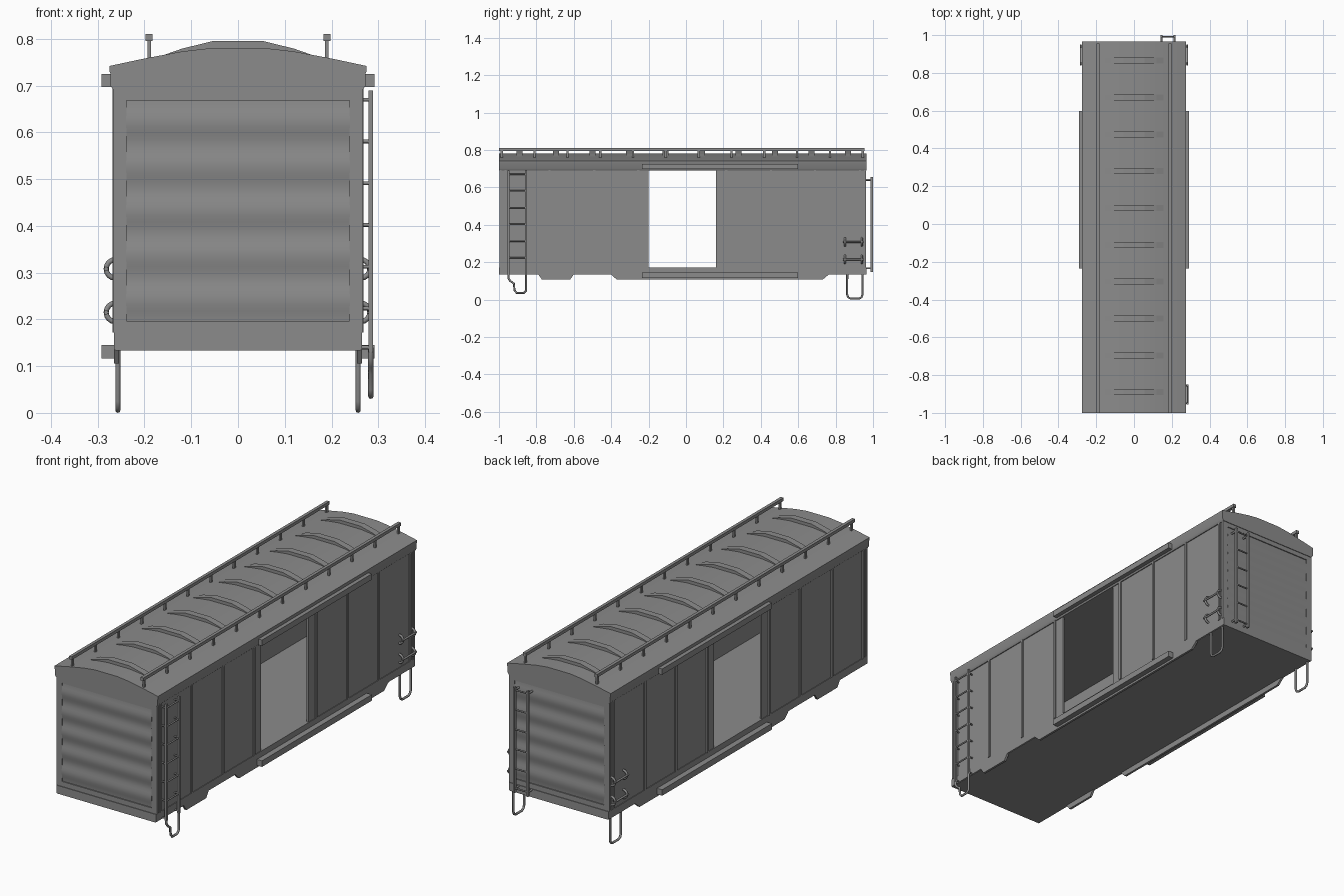
import bpy, bmesh, math

if "Cube" in bpy.data.objects:
    bpy.data.objects.remove(bpy.data.objects["Cube"])

Y0, Y1 = -1.0, 0.965      # body ends
W = 0.262                 # half width of the side walls

GREY = bpy.data.materials.new("dark_grey")
GREY.diffuse_color = (0.26, 0.26, 0.26, 1)
GREY.use_nodes = True
GREY.node_tree.nodes["Principled BSDF"].inputs["Base Color"].default_value = GREY.diffuse_color


def finish(name, bm, smooth=False):
    bmesh.ops.recalc_face_normals(bm, faces=bm.faces)
    me = bpy.data.meshes.new(name)
    bm.to_mesh(me)
    bm.free()
    me.materials.append(GREY)
    ob = bpy.data.objects.new(name, me)
    bpy.context.collection.objects.link(ob)
    if smooth:
        bpy.ops.object.select_all(action='DESELECT')
        ob.select_set(True)
        bpy.context.view_layer.objects.active = ob
        bpy.ops.object.shade_smooth_by_angle(angle=math.radians(35))
    return ob


def boxes(name, spans):
    """One object made of boxes, each (x0, x1, y0, y1, z0, z1)."""
    bm = bmesh.new()
    for x0, x1, y0, y1, z0, z1 in spans:
        vs = bmesh.ops.create_cube(bm, size=1)['verts']
        for v in vs:
            v.co = ((x0 + x1) / 2 + v.co.x * abs(x1 - x0),
                    (y0 + y1) / 2 + v.co.y * (y1 - y0),
                    (z0 + z1) / 2 + v.co.z * (z1 - z0))
    return finish(name, bm)


def prism(name, pts, axis, a, b, smooth=False):
    """Extrude a profile: (y, z) along x, or (x, z) along y."""
    bm = bmesh.new()
    place = (lambda p, t: (t, p[0], p[1])) if axis == 'x' else (lambda p, t: (p[0], t, p[1]))
    face = bm.faces.new([bm.verts.new(place(p, a)) for p in pts])
    new = bmesh.ops.extrude_face_region(bm, geom=[face])['geom']
    for v in new:
        if isinstance(v, bmesh.types.BMVert):
            v.co['xyz'.index(axis)] = b
    return finish(name, bm, smooth)


def tubes(name, paths, r):
    """Round bars following point paths."""
    cu = bpy.data.curves.new(name, 'CURVE')
    cu.dimensions = '3D'
    cu.bevel_depth = r
    cu.bevel_resolution = 2
    cu.use_fill_caps = True
    cu.materials.append(GREY)
    for path in paths:
        sp = cu.splines.new('POLY')
        sp.points.add(len(path) - 1)
        for p, co in zip(sp.points, path):
            p.co = (*co, 1)
    ob = bpy.data.objects.new(name, cu)
    bpy.context.collection.objects.link(ob)
    bpy.ops.object.select_all(action='DESELECT')
    ob.select_set(True)
    bpy.context.view_layer.objects.active = ob
    bpy.ops.object.convert(target='MESH')
    bpy.ops.object.shade_smooth_by_angle(angle=math.radians(50))


def mirror_pts(half):
    return [(-x, z) for x, z in half] + [(x, z) for x, z in reversed(half)]


# Floor with end sills
boxes('floor', [(-W, W, Y0, Y1, 0.133, 0.172)])

# Roof with rounded eave, plus raised ribs
prism('roof', mirror_pts([(0.266, 0.69), (0.273, 0.7), (0.273, 0.726), (0.275, 0.73),
                          (0.275, 0.742), (0.2, 0.758), (0.12, 0.773), (0.06, 0.78)]),
      'y', Y0, Y1, True)
for i in range(10):
    y = -0.89 + 0.195 * i
    prism('roof_rib', mirror_pts([(0.18, 0.758), (0.12, 0.779), (0.055, 0.795)]),
          'y', y - 0.016, y + 0.016)

# Roof railings
n = 12
for s in (1, -1):
    x = 0.19 * s
    parts = [(x - 0.0075, x + 0.0075, Y0, 0.955, 0.795, 0.81)]
    for i in range(n):
        y = -0.985 + i * 1.93 / (n - 1)
        parts.append((x - 0.004, x + 0.004, y - 0.006, y + 0.006, 0.752, 0.797))
    boxes('roof_railing', parts)

# Side walls, ribs, sills and door tracks on both sides
SILL = [(Y0, 0.172), (Y0, 0.135), (-0.79, 0.135), (-0.77, 0.106), (-0.62, 0.106), (-0.60, 0.135),
        (-0.40, 0.135), (-0.37, 0.106), (0.73, 0.106), (0.765, 0.135), (Y1, 0.135), (Y1, 0.172)]
for s in (1, -1):
    boxes('side_wall', [(s * (W - 0.01), s * W, Y0 + 0.008, -0.2, 0.17, 0.697),
                        (s * (W - 0.01), s * W, 0.16, Y1 - 0.008, 0.17, 0.697)])
    boxes('side_ribs', [(s * (W - 0.002), s * (W + 0.006), y - 0.006, y + 0.006, 0.172, 0.697)
                        for y in (-0.965, -0.73, -0.49, -0.255, 0.215, 0.455, 0.69, 0.93)])
    prism('side_sill', SILL, 'x', s * 0.254, s * 0.265)
    boxes('door_tracks', [(s * 0.26, s * 0.292, -0.235, 0.598, 0.697, 0.725),
                          (s * 0.26, s * 0.292, -0.235, 0.598, 0.116, 0.145)])

# Corrugated ends in flat frames
for ye, d in ((Y0, 1), (Y1, -1)):
    lo, hi = sorted((ye + d * 0.003, ye + d * 0.014))
    boxes('end_frame', [(-0.267, -0.238, lo, hi, 0.172, 0.693), (0.238, 0.267, lo, hi, 0.172, 0.693),
                        (-0.238, 0.238, lo, hi, 0.172, 0.196), (-0.238, 0.238, lo, hi, 0.668, 0.693)])
    wave = []
    for i in range(41):
        t = i / 40
        wave.append((ye + d * (0.005 + 0.003 * math.cos(2 * math.pi * 5 * t)), 0.194 + 0.476 * t))
    back = ye + d * 0.016
    prism('corrugated_end', wave + [(back, 0.67), (back, 0.194)], 'x', -0.24, 0.24, True)

# Side ladder with its foot stirrup
xl, ya, yb = 0.284, -0.95, -0.855
boxes('side_ladder_rails', [(xl - 0.005, xl + 0.005, y - 0.005, y + 0.005, 0.13, 0.69) for y in (ya, yb)])
rungs = [0.67 - 0.0893 * i for i in range(6)]
tubes('side_ladder_rungs', [[(xl, ya, z), (xl, yb, z)] for z in rungs], 0.004)
tubes('side_ladder_brackets', [[(W - 0.003, y, z), (xl, y, z)] for y in (ya, yb) for z in rungs + [0.14]], 0.004)
tubes('side_ladder_stirrup', [[(xl, ya, 0.14), (xl, ya, 0.115), (xl, -0.94, 0.1), (xl, -0.92, 0.085),
                               (xl, -0.917, 0.05), (xl, -0.905, 0.035), (xl, -0.868, 0.035),
                               (xl, yb, 0.048), (xl, yb, 0.14)]], 0.0055)

# End ladder at the back
ye = 0.992
boxes('end_ladder_rails', [(x - 0.005, x + 0.005, ye - 0.006, 1.0, 0.148, 0.655) for x in (0.145, 0.215)])
zs = [0.64 - 0.0945 * i for i in range(6)]
tubes('end_ladder_rungs', [[(0.145, ye, z), (0.215, ye, z)] for z in zs], 0.004)
tubes('end_ladder_brackets', [[(x, Y1 - 0.005, z), (x, ye, z)] for x in (0.145, 0.215)
                              for z in (zs[0], zs[-1])], 0.005)

# Grab irons with half-ring brackets, and corner stirrups at the back
for s in (1, -1):
    rings, bars = [], []
    for z in (0.308, 0.215):
        for y in (0.85, 0.94):
            rings.append([(s * (W + 0.02 * math.cos(a)), y, z + 0.02 * math.sin(a))
                          for a in [math.pi * (k / 8 - 0.5) for k in range(9)]])
        bars.append([(s * (W + 0.02), 0.84, z), (s * (W + 0.02), 0.95, z)])
    tubes('grab_brackets', rings, 0.0055)
    tubes('grab_bars', bars, 0.005)
    x = s * 0.257
    tubes('corner_stirrup', [[(x, 0.862, 0.14), (x, 0.862, 0.025), (x, 0.867, 0.012), (x, 0.88, 0.0055),
                              (x, 0.925, 0.0055), (x, 0.938, 0.012), (x, 0.943, 0.025), (x, 0.943, 0.14)]], 0.0055)
